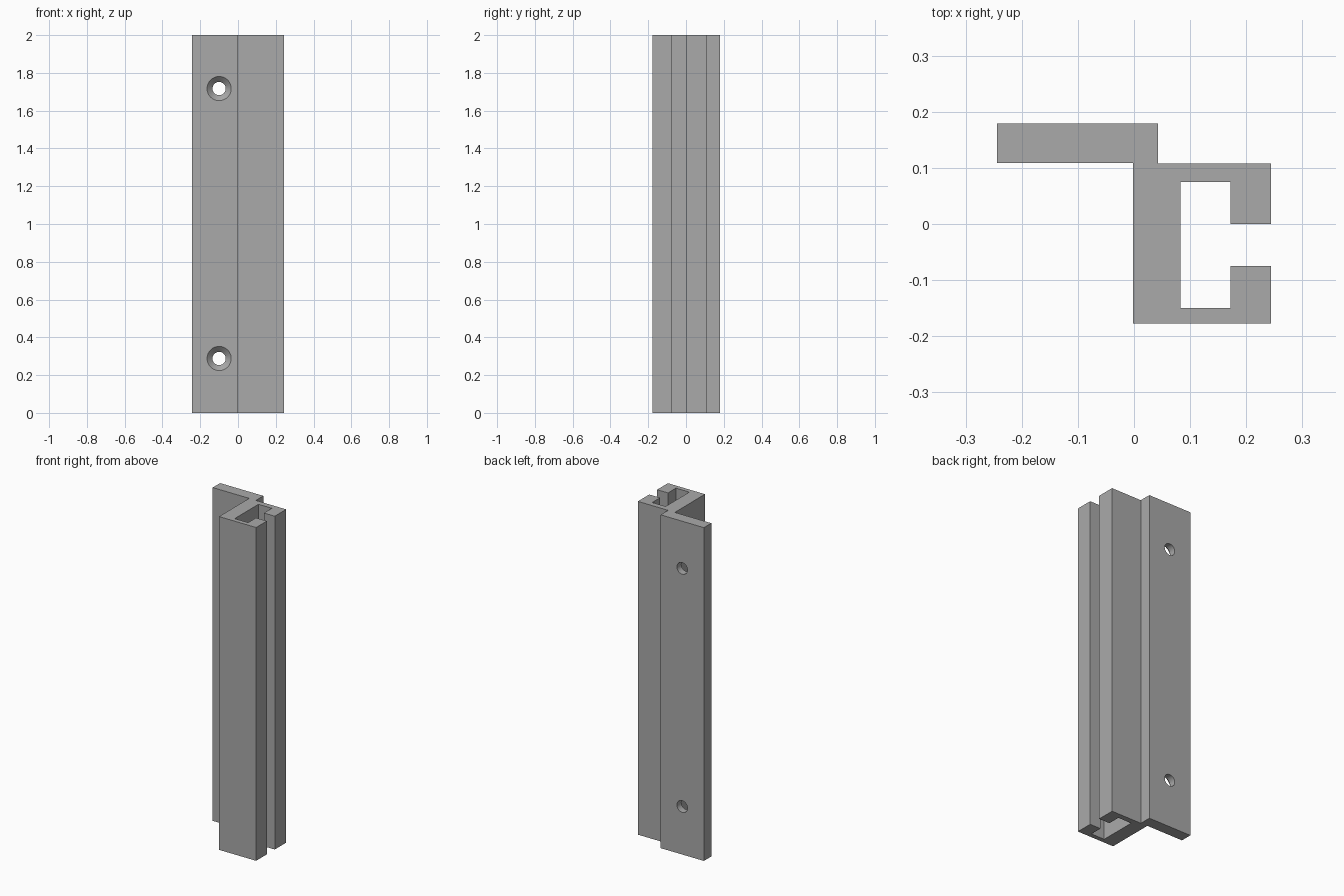
import bpy, bmesh, math
from mathutils import Matrix

cube = bpy.data.objects.get("Cube")
if cube:
    bpy.data.objects.remove(cube, do_unlink=True)

HEIGHT = 2.0
FLANGE_FRONT, FLANGE_BACK = 0.109, 0.179
HOLE_X = -0.1
HOLE_HEIGHTS = (0.288, 1.717)

grey = bpy.data.materials.new("plain_grey")
grey.use_nodes = True
colour = (0.4, 0.4, 0.4, 1)
grey.diffuse_color = colour
grey.node_tree.nodes["Principled BSDF"].inputs["Base Color"].default_value = colour


def make_object(name, bm):
    bmesh.ops.recalc_face_normals(bm, faces=bm.faces)
    mesh = bpy.data.meshes.new(name)
    bm.to_mesh(mesh)
    bm.free()
    mesh.materials.append(grey)
    obj = bpy.data.objects.new(name, mesh)
    bpy.context.collection.objects.link(obj)
    return obj


# Rail: flange and slotted channel as one extruded profile
profile = [
    (-0.244, FLANGE_FRONT), (-0.002, FLANGE_FRONT), (-0.002, -0.177),
    (0.244, -0.177), (0.244, -0.075), (0.172, -0.075), (0.172, -0.15),
    (0.083, -0.15), (0.083, 0.075), (0.172, 0.075), (0.172, 0),
    (0.244, 0), (0.244, 0.108), (0.043, 0.108),
    (0.043, FLANGE_BACK), (-0.244, FLANGE_BACK),
]
bm = bmesh.new()
base = bm.faces.new([bm.verts.new((x, y, 0)) for x, y in profile])
top = bmesh.ops.extrude_face_region(bm, geom=[base])
bmesh.ops.translate(bm, vec=(0, 0, HEIGHT),
                    verts=[v for v in top["geom"] if isinstance(v, bmesh.types.BMVert)])
rail = make_object("mounting_rail", bm)


# Countersunk screw holes: each cutter is a turned profile along y
def screw_cutter(name, z):
    sections = [(0.079, FLANGE_FRONT - 0.015), (0.035, FLANGE_FRONT + 0.029),
                (0.035, FLANGE_BACK + 0.03)]
    sides = 48
    bm = bmesh.new()
    rings = []
    for radius, y in sections:
        rings.append([bm.verts.new((HOLE_X + radius * math.cos(math.tau * i / sides), y,
                                    z + radius * math.sin(math.tau * i / sides)))
                      for i in range(sides)])
    for a, b in zip(rings, rings[1:]):
        for i in range(sides):
            j = (i + 1) % sides
            bm.faces.new((a[i], a[j], b[j], b[i]))
    bm.faces.new(rings[0])
    bm.faces.new(rings[-1])
    return make_object(name, bm)


for number, z in enumerate(HOLE_HEIGHTS):
    cutter = screw_cutter(f"screw_hole_cutter_{number + 1}", z)
    cutter.hide_render = True
    cutter.hide_set(True)
    cutter.display_type = 'WIRE'
    cut = rail.modifiers.new(f"screw_hole_{number + 1}", 'BOOLEAN')
    cut.operation = 'DIFFERENCE'
    cut.solver = 'EXACT'
    cut.object = cutter

# Apply the cuts, then smooth only the round hole walls
bpy.context.view_layer.objects.active = rail
rail.select_set(True)
for name in [m.name for m in rail.modifiers]:
    bpy.ops.object.modifier_apply(modifier=name)
bpy.ops.object.shade_smooth_by_angle(angle=math.radians(30))
